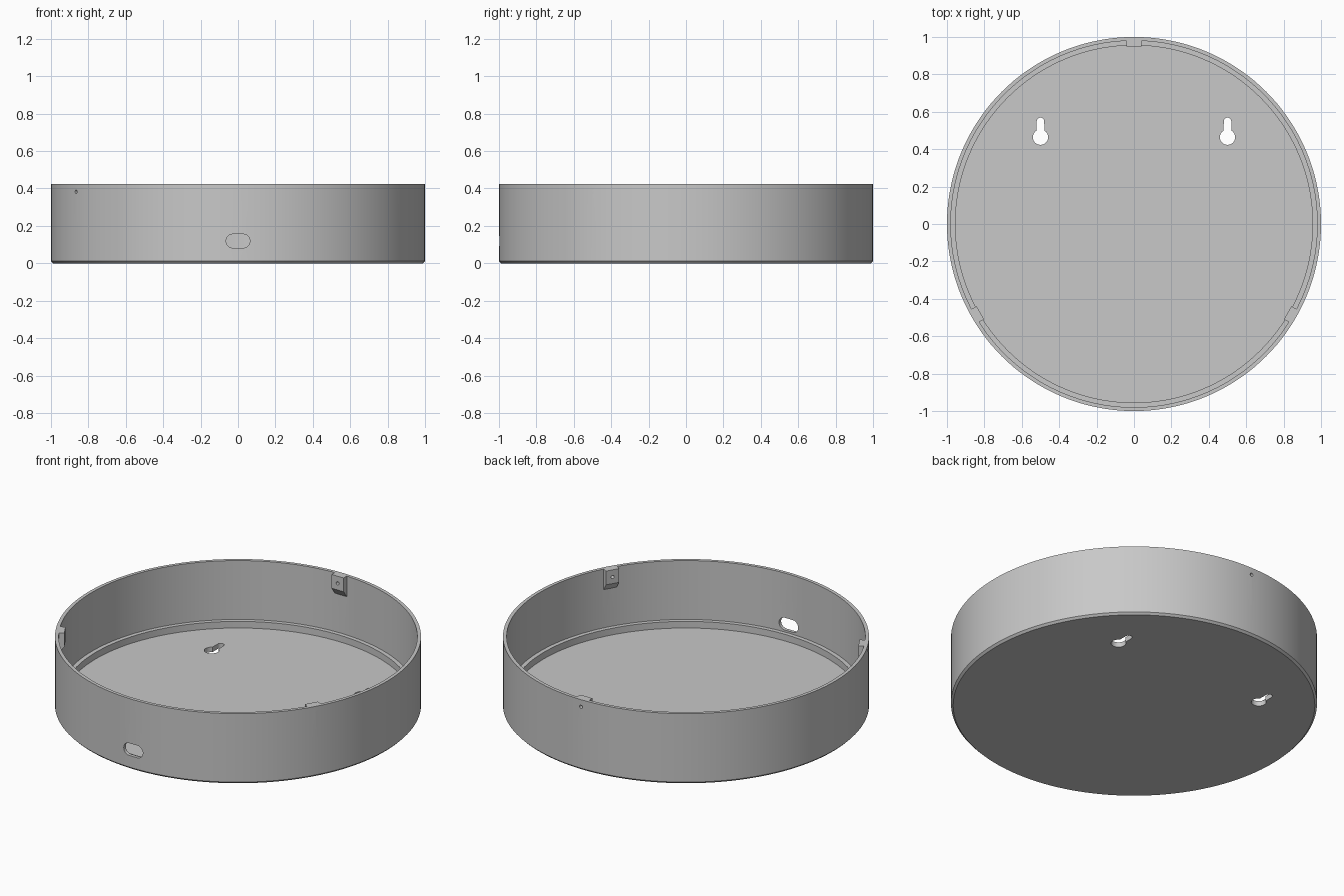
import bpy
import bmesh
from math import sin, cos, pi, radians
from mathutils import Matrix

cube = bpy.data.objects.get("Cube")
if cube:
    bpy.data.objects.remove(cube, do_unlink=True)

HEIGHT = 0.425
SEGMENTS = 144

grey = bpy.data.materials.new("plain grey")
grey.use_nodes = True
colour = (0.58, 0.58, 0.58, 1)
grey.diffuse_color = colour
grey.node_tree.nodes["Principled BSDF"].inputs["Base Color"].default_value = colour


def finish(bm, name):
    bmesh.ops.recalc_face_normals(bm, faces=bm.faces)
    mesh = bpy.data.meshes.new(name)
    bm.to_mesh(mesh)
    bm.free()
    mesh.materials.append(grey)
    obj = bpy.data.objects.new(name, mesh)
    bpy.context.collection.objects.link(obj)
    return obj


def lathe(name, profile):
    """Closed solid of revolution with flat discs at both profile ends."""
    bm = bmesh.new()
    angles = [2 * pi * i / SEGMENTS for i in range(SEGMENTS)]
    rings = [[bm.verts.new((r * cos(a), r * sin(a), z)) for a in angles]
             for r, z in profile]
    for low, high in zip(rings, rings[1:]):
        for i in range(SEGMENTS):
            j = (i + 1) % SEGMENTS
            bm.faces.new((low[i], low[j], high[j], high[i]))
    bm.faces.new(rings[0])
    bm.faces.new(rings[-1])
    return finish(bm, name)


def prism(name, outline, start, end, matrix):
    """Extrude a 2D outline from start to end along local z."""
    bm = bmesh.new()
    a, b = ([bm.verts.new((x, y, z)) for x, y in outline] for z in (start, end))
    bm.faces.new(a)
    bm.faces.new(b)
    for i in range(len(a)):
        j = (i + 1) % len(a)
        bm.faces.new((a[i], a[j], b[j], b[i]))
    bm.transform(matrix)
    return finish(bm, name)


def arc(cx, cy, r, start, end, steps=12):
    angles = [radians(start + (end - start) * i / steps) for i in range(steps + 1)]
    return [(cx + r * cos(a), cy + r * sin(a)) for a in angles]


def combine(target, tool, operation):
    mod = target.modifiers.new(operation, 'BOOLEAN')
    mod.operation = operation
    mod.solver = 'EXACT'
    mod.object = tool
    bpy.context.view_layer.objects.active = target
    bpy.ops.object.modifier_apply(modifier=mod.name)
    bpy.data.objects.remove(tool, do_unlink=True)


# Round tray: chamfered base, thin wall, low inner ledge and floor
tray = lathe("round_tray", [
    (0.988, 0), (1, 0.012), (1, HEIGHT), (0.98, HEIGHT),
    (0.98, 0.07), (0.955, 0.07), (0.955, 0.03)])

# Three screw tabs inside the rim, sloped underneath, each with a radial hole
tab_side = [(0.99, HEIGHT), (0.949, HEIGHT), (0.949, 0.342), (0.98, 0.3), (0.99, 0.3)]
screw_hole = arc(0, 0, 0.01, 0, 337.5, 15)
for angle in (90, 210, 330):
    turn = Matrix.Rotation(radians(angle), 4, 'Z')
    upright = turn @ Matrix.Rotation(pi / 2, 4, 'X')
    combine(tray, prism("screw_tab", tab_side, -0.04, 0.04, upright), 'UNION')
    radial = turn @ Matrix.Translation((0, 0, 0.382)) @ Matrix.Rotation(pi / 2, 4, 'Y')
    combine(tray, prism("screw_hole", screw_hole, 0.9, 1.1, radial), 'DIFFERENCE')

# Rounded cable opening through the front wall
slot = arc(0.027, 0, 0.037, -90, 90) + arc(-0.027, 0, 0.037, 90, 270)
front = Matrix.Translation((0, 0, 0.119)) @ Matrix.Rotation(pi / 2, 4, 'X')
combine(tray, prism("cable_opening", slot, 0.9, 1.1, front), 'DIFFERENCE')

# Pair of keyhole hangers through the floor
keyhole = arc(0, 0, 0.041, 120, 420, 24) + arc(0, 0.085, 0.02, 0, 180)
for side in (-1, 1):
    place = Matrix.Translation((0.5 * side, 0.464, 0))
    combine(tray, prism("keyhole", keyhole, -0.1, 0.06, place), 'DIFFERENCE')

# Smooth curved walls, crisp edges
bpy.ops.object.select_all(action='DESELECT')
tray.select_set(True)
bpy.context.view_layer.objects.active = tray
bpy.ops.object.shade_smooth_by_angle(angle=radians(25))
